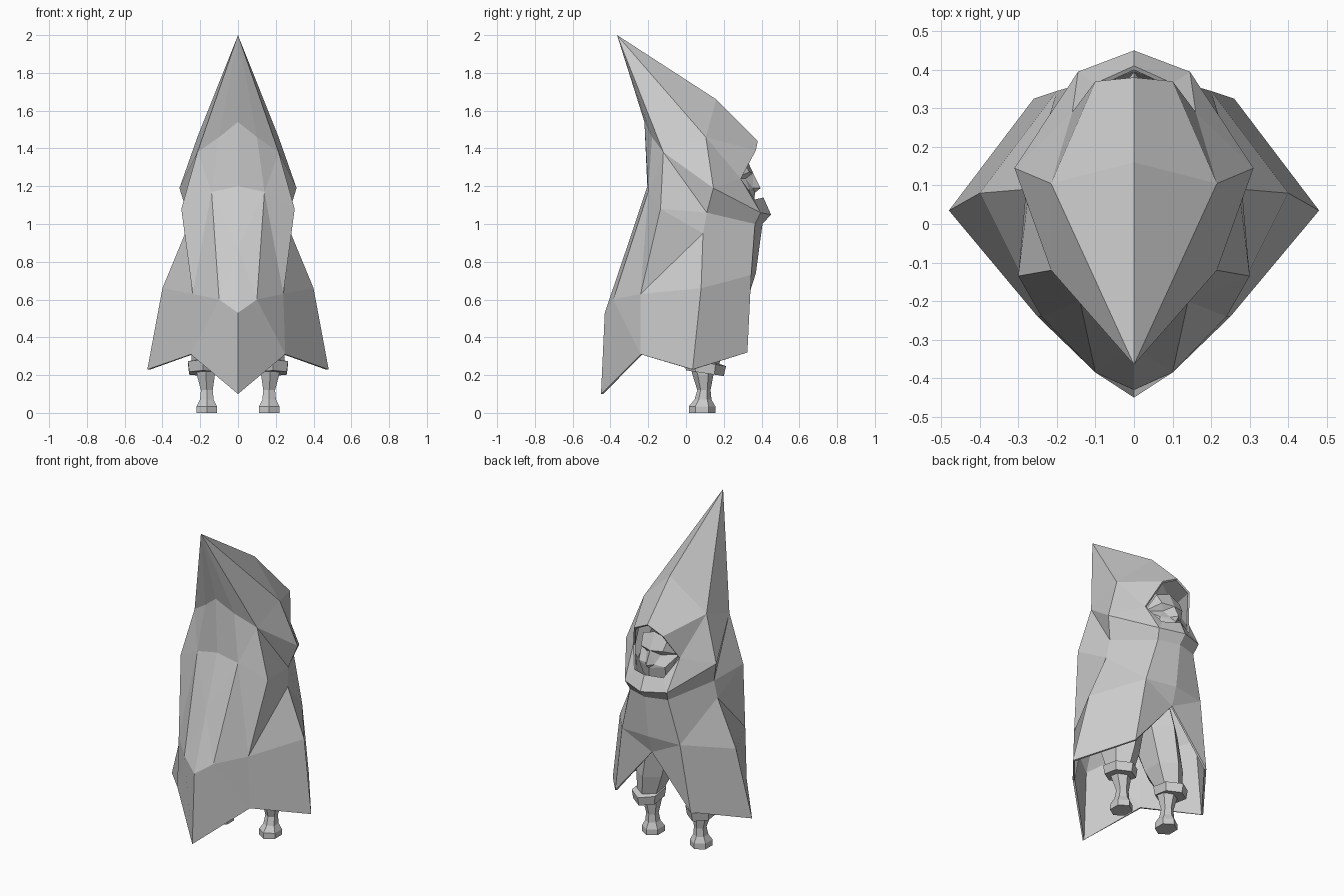
import bpy, bmesh, math

if "Cube" in bpy.data.objects:
    bpy.data.objects.remove(bpy.data.objects["Cube"])

grey = bpy.data.materials.new("plain grey")
grey.diffuse_color = (0.6, 0.6, 0.6, 1)
grey.use_nodes = True
grey.node_tree.nodes["Principled BSDF"].inputs["Base Color"].default_value = grey.diffuse_color


def make(name, points, faces, mirror=False, thickness=0):
    mesh = bpy.data.meshes.new(name)
    bm = bmesh.new()
    v = {k: bm.verts.new(p) for k, p in points.items()}
    for f in faces:
        bm.faces.new([v[k] for k in f])
    if mirror:
        copy = bmesh.ops.duplicate(bm, geom=bm.verts[:] + bm.edges[:] + bm.faces[:])["geom"]
        for e in copy:
            if isinstance(e, bmesh.types.BMVert):
                e.co.x *= -1
        bmesh.ops.remove_doubles(bm, verts=bm.verts, dist=0.0005)
    bmesh.ops.recalc_face_normals(bm, faces=bm.faces)
    # open shells: the outside is the side facing away from the middle
    if mirror:
        out = sum(f.normal.dot(f.calc_center_median() - bm_center) * f.calc_area()
                  for f in bm.faces for bm_center in [CENTER])
        if out < 0:
            bmesh.ops.reverse_faces(bm, faces=bm.faces)
    bm.to_mesh(mesh)
    bm.free()
    mesh.materials.append(grey)
    ob = bpy.data.objects.new(name, mesh)
    bpy.context.collection.objects.link(ob)
    if thickness:
        mod = ob.modifiers.new("thickness", "SOLIDIFY")
        mod.thickness = thickness
        mod.offset = -1
    return ob


from mathutils import Vector
CENTER = Vector((0, 0.05, 0.9))

# Hooded cloak, right half, mirrored
hood = {
    "tip": (0, -.365, 2), "ridge": (0, .16, 1.66), "brow": (0, .38, 1.44),
    "temple": (.215, .105, 1.46), "jaw": (.31, .145, 1.19), "nape": (.215, -.12, 1.38),
    "rim1": (.1, .37, 1.39), "rim2": (.16, .29, 1.24), "rim3": (.1, .365, 1.13),
    "rim4": (0, .41, 1.14), "chin": (0, .45, 1.05), "chin_side": (.145, .395, 1.06),
}
cape = {
    "throat": (0, .405, 1), "throat_side": (.13, .365, 1), "shoulder": (.27, .11, 1.06),
    "back_top": (0, -.22, 1.54), "back_fold": (.1, -.18, 1.46), "blade": (.3, -.135, 1.08),
    "back_mid": (.14, -.2, 1.17), "spine": (0, -.205, 1.2), "low_spine": (0, -.315, .87),
    "seat_side": (.1, -.385, .6), "seat": (0, -.43, .53), "flank": (.24, -.24, .63),
    "back_hem": (0, -.45, .1), "back_notch": (.25, -.24, .31), "elbow": (.28, .09, .95),
    "wing": (.4, .08, .66), "wing_hem": (.48, .035, .23), "panel": (.2, .345, .73),
    "belly": (0, .37, .74), "front_notch": (0, .335, .63), "front_hem": (.26, .325, .32),
}
cloak_faces = [f.split() for f in (
    "tip ridge temple", "tip temple nape", "nape temple jaw", "ridge brow rim1 temple",
    "temple rim1 rim2", "temple rim2 jaw", "jaw rim2 chin_side", "rim2 rim3 chin_side",
    "rim3 rim4 chin chin_side", "chin throat throat_side chin_side",
    "chin_side throat_side shoulder jaw", "jaw shoulder nape", "nape shoulder blade",
    "tip nape back_fold", "tip back_fold back_top",
    "back_top back_fold back_mid spine", "back_fold nape back_mid", "nape blade back_mid",
    "spine back_mid low_spine", "back_mid blade flank", "back_mid flank seat_side",
    "back_mid seat_side low_spine", "low_spine seat_side seat",
    "seat_side flank back_notch", "seat_side back_notch back_hem seat",
    "blade shoulder elbow", "blade elbow flank", "elbow wing flank",
    "wing wing_hem back_notch flank", "shoulder throat_side panel elbow",
    "throat_side throat belly panel", "panel belly front_notch",
    "panel front_notch front_hem", "elbow panel wing", "wing panel front_hem",
    "wing front_hem wing_hem")]
make("hooded_cloak", {**hood, **cape}, cloak_faces, mirror=True, thickness=0.012)

# Faceted face set back inside the hood
CENTER = Vector((0, 0.1, 1.22))
face = {
    "top": (0, .31, 1.37), "fore": (.085, .30, 1.34), "side": (.13, .25, 1.24),
    "cheek": (.09, .335, 1.18), "chin": (0, .36, 1.1), "jaw": (.08, .31, 1.1),
    "bridge": (0, .355, 1.27), "nose": (0, .395, 1.19), "brow": (.075, .335, 1.275),
    "eye": (.05, .315, 1.24), "nostril": (.03, .355, 1.19), "mouth": (0, .365, 1.165),
}
make("face", face, [f.split() for f in (
    "top fore brow bridge", "fore side brow", "brow side eye", "side cheek eye",
    "bridge brow eye", "bridge eye nostril", "bridge nostril nose", "eye cheek nostril",
    "nose nostril mouth", "nostril cheek mouth", "mouth cheek jaw chin",
    "cheek side jaw")], mirror=True)


def loft(name, side, rings, sides=6):
    """Closed skin through rings (x, y, z, rx, ry, slope along y)."""
    pts, faces = {}, []
    for i, (x, y, z, rx, ry, slope) in enumerate(rings):
        for j in range(sides):
            a = math.tau * (j + .5) / sides
            dy = ry * math.sin(a)
            pts[i, j] = (side * (x + rx * math.cos(a)), y + dy, z + slope * dy)
    for i in range(len(rings) - 1):
        for j in range(sides):
            k = (j + 1) % sides
            faces.append([(i, j), (i, k), (i + 1, k), (i + 1, j)])
    faces.append([(0, j) for j in range(sides)])
    faces.append([(len(rings) - 1, j) for j in range(sides)])
    make(name, pts, faces)


for side, label in ((1, "right"), (-1, "left")):
    # Peg leg with foot
    loft(label + "_leg", side, [
        (.165, .085, 0, .062, .07, 0), (.165, .085, .035, .062, .07, 0),
        (.165, .09, .07, .042, .045, 0), (.165, .095, .12, .036, .035, 0),
        (.17, .09, .2, .055, .055, 0), (.17, .08, .25, .06, .06, 0)])
    # Turned-up trouser cuff
    loft(label + "_cuff", side, [
        (.185, .1, .21, .085, .1, -.15), (.185, .1, .265, .092, .112, -.15),
        (.18, .09, .275, .06, .07, -.15)])
    # Trouser leg reaching up under the cloak
    loft(label + "_trouser", side, [
        (.18, .09, .26, .075, .085, -.15), (.16, .07, .38, .1, .13, 0),
        (.12, .04, .6, .11, .17, 0), (.1, .03, .8, .09, .14, 0)])
